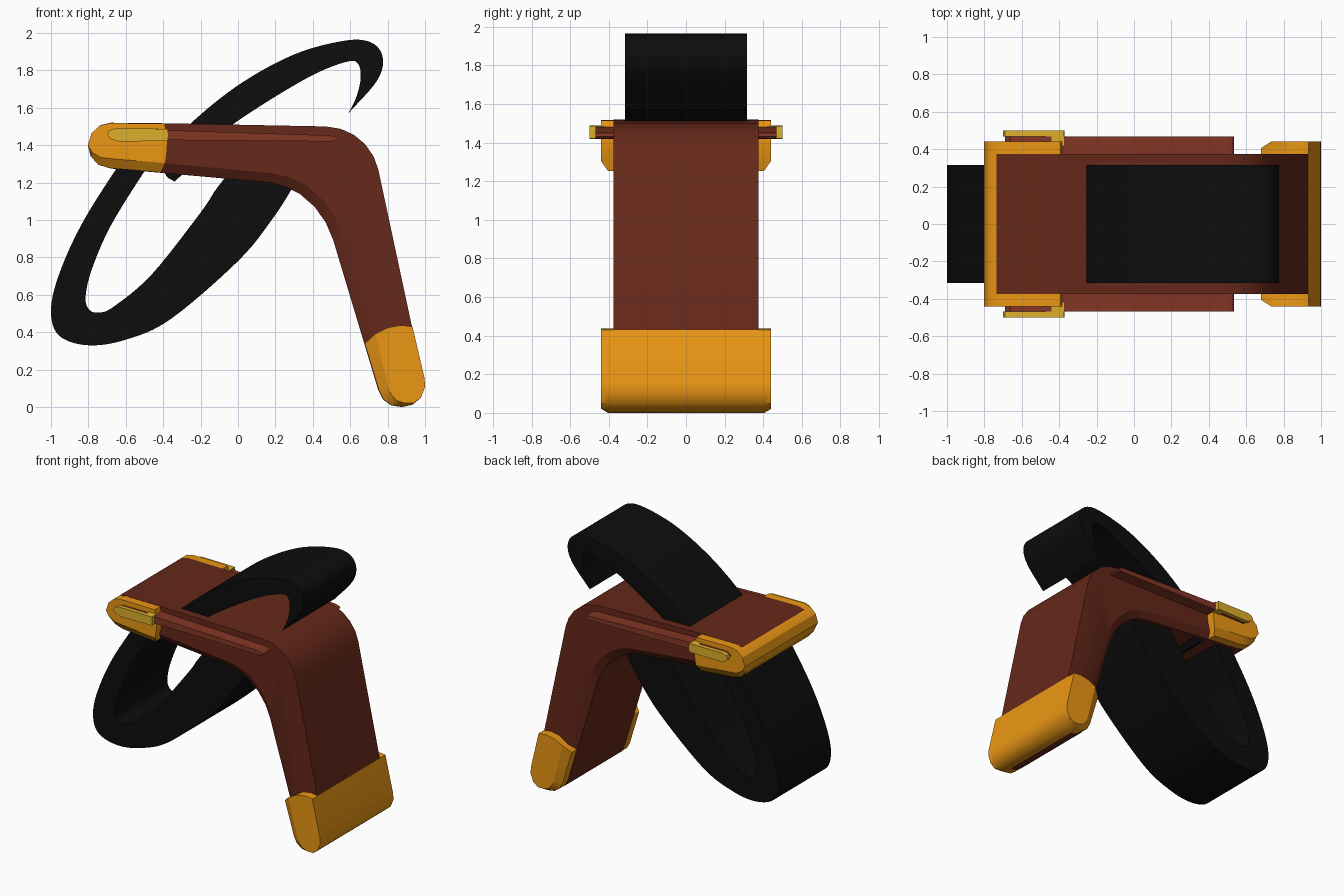
import bpy, bmesh, math
from mathutils import Vector


def material(name, rgb):
    m = bpy.data.materials.new(name)
    m.diffuse_color = (*rgb, 1)
    return m


BROWN = material("brown", (0.133, 0.021, 0.010))
RED_BROWN = material("red_brown", (0.23, 0.037, 0.018))
ORANGE = material("orange", (0.83, 0.31, 0.007))
YELLOW = material("yellow", (0.72, 0.43, 0.025))
BLACK = material("black", (0.004, 0.004, 0.004))


def loft(name, sections, mat):
    """Join equal-length x/z outlines placed at successive y values."""
    bm = bmesh.new()
    loops = [[bm.verts.new((x, y, z)) for x, z in pts] for y, pts in sections]
    n = len(loops[0])
    for a, b in zip(loops, loops[1:]):
        for i in range(n):
            j = (i + 1) % n
            bm.faces.new((a[i], a[j], b[j], b[i]))
    bm.faces.new(loops[0])
    bm.faces.new(loops[-1][::-1])
    bmesh.ops.recalc_face_normals(bm, faces=bm.faces)
    me = bpy.data.meshes.new(name)
    bm.to_mesh(me)
    bm.free()
    me.materials.append(mat)
    ob = bpy.data.objects.new(name, me)
    bpy.context.collection.objects.link(ob)
    bpy.ops.object.select_all(action='DESELECT')
    ob.select_set(True)
    bpy.context.view_layer.objects.active = ob
    bpy.ops.object.shade_smooth_by_angle(angle=math.radians(30))
    return ob


def chamfered(name, edge, face, half, mat):
    loft(name, [(-half, face), (-half + 0.035, edge),
                (half - 0.035, edge), (half, face)], mat)


def smooth(pts, steps=6):
    """Catmull-Rom curve through the points."""
    p = [Vector(q) for q in pts]
    p = [2 * p[0] - p[1]] + p + [2 * p[-1] - p[-2]]
    out = []
    for a, b, c, d in zip(p, p[1:], p[2:], p[3:]):
        for k in range(steps):
            t = k / steps
            out.append(0.5 * (2 * b + (c - a) * t + (2 * a - 5 * b + 4 * c - d) * t * t
                              + (3 * b - a - 3 * c + d) * t ** 3))
    return [tuple(v) for v in out] + [tuple(pts[-1])]


# Bent body: the inner edge is chamfered, the outer edge is square
outer = [(0.93, 0.43), (0.75, 1.27), (0.725, 1.34), (0.68, 1.405), (0.62, 1.455),
         (0.55, 1.487), (0.47, 1.50), (-0.39, 1.517)]
top_tip = [(-0.68, 1.52), (-0.735, 1.507), (-0.78, 1.465), (-0.80, 1.40)]
top_edge = [(-0.785, 1.34), (-0.745, 1.295), (-0.68, 1.275), (-0.41, 1.252)]
top_face = [(-0.775, 1.36), (-0.73, 1.333), (-0.66, 1.325), (-0.385, 1.303)]
in_edge = [(0.17, 1.20), (0.25, 1.18), (0.33, 1.14), (0.41, 1.07), (0.47, 0.985), (0.51, 0.89)]
in_face = [(0.18, 1.25), (0.28, 1.228), (0.37, 1.183), (0.455, 1.105), (0.52, 1.01), (0.565, 0.90)]
low_edge = [(0.675, 0.34), (0.75, 0.09), (0.775, 0.04), (0.82, 0.008), (0.875, 0.0), (0.93, 0.012)]
low_face = [(0.73, 0.39), (0.80, 0.11), (0.815, 0.07), (0.845, 0.035), (0.885, 0.022), (0.935, 0.02)]
low_tip = [(0.975, 0.05), (0.998, 0.11), (0.993, 0.16)]
chamfered("bent_body",
          outer + top_tip + top_edge + in_edge + low_edge + low_tip,
          outer + top_tip + top_face + in_face + low_face + low_tip, 0.375, BROWN)

# End caps with curved inner boundaries
arc = [(-0.378, 1.36), (-0.373, 1.42), (-0.38, 1.475), (-0.39, 1.517)]


def fit_top(pts):
    return [(x - 0.003, 1.395 + (z - 1.395) * 0.985) for x, z in pts]


chamfered("upper_end_cap", fit_top(top_tip + top_edge + arc),
          fit_top(top_tip + top_face + arc), 0.44, ORANGE)
arc = [(0.93, 0.43), (0.87, 0.437), (0.80, 0.425)]


def fit_low(pts):
    return [(x + 0.003, z) for x, z in pts]


chamfered("lower_end_cap", fit_low(low_edge + low_tip + arc),
          fit_low(low_face + low_tip + arc), 0.44, ORANGE)

# Raised side ribs and their yellow end plates
rib = [(-0.69, 1.455), (-0.66, 1.48), (-0.38, 1.48), (0.49, 1.452), (0.525, 1.443),
       (0.535, 1.432), (0.525, 1.422), (0.49, 1.42), (-0.38, 1.427), (-0.66, 1.43)]
plate = [(-0.70, 1.455), (-0.69, 1.478), (-0.655, 1.49), (-0.375, 1.487), (-0.372, 1.455),
         (-0.375, 1.422), (-0.64, 1.42), (-0.68, 1.433)]
block = [(-0.44, 1.421), (-0.44, 1.488), (-0.375, 1.487), (-0.372, 1.455), (-0.375, 1.422)]
for side, s in (("front", -1), ("back", 1)):
    loft(side + "_rib", [(s * 0.36, rib), (s * 0.468, rib)], RED_BROWN)
    loft(side + "_rib_plate", [(s * 0.468, plate), (s * 0.50, plate)], YELLOW)
    loft(side + "_rib_block", [(s * 0.42, block), (s * 0.47, block)], YELLOW)

# Black strap: a lower loop, and an upper hook ending in a point
loop_out = [(-0.57, 1.38), (-0.66, 1.26), (-0.84, 0.97), (-0.96, 0.70), (-1.0, 0.51),
            (-0.955, 0.38), (-0.80, 0.33), (-0.60, 0.36), (-0.36, 0.47), (0.0, 0.78),
            (0.18, 1.0), (0.29, 1.17), (0.33, 1.25)]
loop_in = [(-0.41, 1.38), (-0.50, 1.26), (-0.68, 0.97), (-0.78, 0.74), (-0.815, 0.59),
           (-0.795, 0.52), (-0.74, 0.505), (-0.66, 0.54), (-0.46, 0.71), (-0.2, 1.04),
           (-0.12, 1.16), (-0.05, 1.25)]
hook_out = [(-0.34, 1.205), (-0.39, 1.25), (-0.37, 1.38), (-0.26, 1.51), (0.0, 1.72),
            (0.3, 1.885), (0.58, 1.96), (0.72, 1.945), (0.775, 1.86), (0.74, 1.74), (0.59, 1.57)]
hook_in = [(-0.29, 1.25), (-0.17, 1.40), (-0.03, 1.51), (0.2, 1.66), (0.42, 1.785),
           (0.59, 1.848), (0.645, 1.83), (0.655, 1.75), (0.63, 1.65), (0.59, 1.57)]
for name, a, b in (("strap_lower_loop", smooth(loop_out), smooth(loop_in)),
                   ("strap_upper_hook", smooth(hook_out), smooth(hook_in)[:-1])):
    outline = a + b[::-1]
    loft(name, [(-0.315, outline), (0.315, outline)], BLACK)
